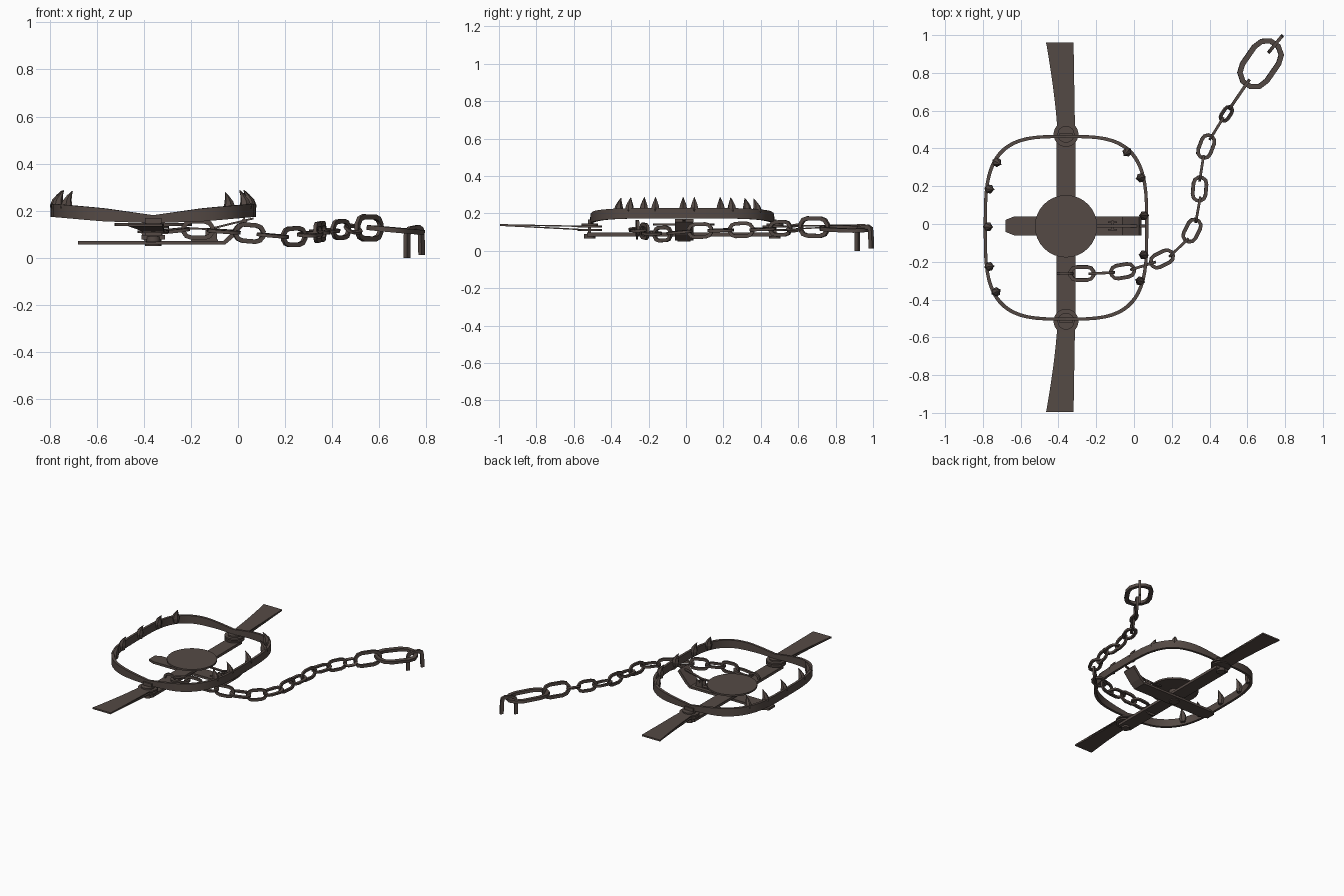
import bpy, bmesh, math
from mathutils import Vector, Matrix

if "Cube" in bpy.data.objects:
    bpy.data.objects.remove(bpy.data.objects["Cube"])

CX, CY = -0.36, -0.02          # centre of the trap
iron = bpy.data.materials.new("dark rusty iron")
iron.diffuse_color = (0.09, 0.068, 0.059, 1)
iron.use_nodes = True
iron.node_tree.nodes["Principled BSDF"].inputs["Base Color"].default_value = iron.diffuse_color


def finish(name, bm, smooth=False):
    bmesh.ops.recalc_face_normals(bm, faces=bm.faces)
    me = bpy.data.meshes.new(name)
    bm.to_mesh(me)
    bm.free()
    me.materials.append(iron)
    ob = bpy.data.objects.new(name, me)
    bpy.context.collection.objects.link(ob)
    if smooth:
        bpy.ops.object.select_all(action='DESELECT')
        ob.select_set(True)
        bpy.context.view_layer.objects.active = ob
        bpy.ops.object.shade_smooth_by_angle(angle=math.radians(40))
    return ob


def loft(name, rings, closed=False, smooth=False):
    """Skin a list of equal-sized rings of points."""
    bm = bmesh.new()
    vs = [[bm.verts.new(p) for p in r] for r in rings]
    n, m = len(vs), len(vs[0])
    for i in range(n if closed else n - 1):
        a, b = vs[i], vs[(i + 1) % n]
        for j in range(m):
            k = (j + 1) % m
            bm.faces.new((a[j], a[k], b[k], b[j]))
    if not closed:
        bm.faces.new(vs[0])
        bm.faces.new(vs[-1])
    return finish(name, bm, smooth)


def box(name, x0, x1, y0, y1, z0, z1):
    return loft(name, [[(x0, y0, z), (x1, y0, z), (x1, y1, z), (x0, y1, z)] for z in (z0, z1)])


def disc(name, x, y, r, z0, z1, n=24):
    ring = [(x + r * math.cos(2 * math.pi * i / n), y + r * math.sin(2 * math.pi * i / n)) for i in range(n)]
    return loft(name, [[(a, b, z) for a, b in ring] for z in (z0, z1)], smooth=True)


def strip(name, sections, t):
    """Flat bar along y; sections are (y, x0, x1, z)."""
    return loft(name, [[(a, y, z), (b, y, z), (b, y, z + t), (a, y, z + t)] for y, a, b, z in sections])


def wire(name, path, r, mat, closed):
    """Square forged wire along a path lying in the local xy plane."""
    rings, n = [], len(path)
    for i, p in enumerate(path):
        a = path[(i - 1) % n] if closed or i else p
        b = path[(i + 1) % n] if closed or i < n - 1 else p
        t = (Vector(b) - Vector(a)).normalized()
        side = Vector((t.y, -t.x))
        ring = []
        for k, h in ((1, 0.75), (-1, 0.75), (-1, -0.75), (1, -0.75)):
            q = Vector(p) + side * r * k
            ring.append(mat @ Vector((q.x, q.y, r * h)))
        rings.append(ring)
    return loft(name, rings, closed, True)


def link(name, centre, direction, length, width, r, roll):
    """Stadium shaped chain link, rolled about its long axis."""
    rad = width / 2 - r
    h = length / 2 - r - rad
    path = []
    for i in range(12):
        w = -math.pi / 2 + math.pi * (i % 6) / 5
        s = 1 if i < 6 else -1
        path.append((s * (h + rad * math.cos(w)), s * rad * math.sin(w)))
    d = Vector(direction).normalized()
    side = Vector((0, 0, 1)).cross(d).normalized()
    basis = Matrix((d, side, d.cross(side))).transposed().to_4x4()
    mat = Matrix.Translation(centre) @ basis @ Matrix.Rotation(roll, 4, 'X')
    return wire(name, path, r, mat, True)


# base: long bar, and cross bar with pointed end and bent-up end
box("long_bar", CX - 0.05, CX + 0.05, -0.53, 0.49, 0.078, 0.097)
outline = [(-0.68, 0.032, 0.056), (-0.635, 0.05, 0.056), (-0.055, 0.05, 0.056),
           (-0.02, 0.05, 0.085), (0.04, 0.05, 0.155)]
loft("cross_bar", [[(x, -0.01 - w, z), (x, -0.01 + w, z), (x - o, -0.01 + w, z + 0.016),
                    (x - o, -0.01 - w, z + 0.016)]
                   for (x, w, z), o in zip(outline, (0, 0, 0.006, 0.014, 0.014))])
disc("centre_rivet", CX, -0.01, 0.035, 0.05, 0.135, 12)

# pressure plate
disc("pressure_plate", CX, -0.012, 0.165, 0.135, 0.147, 32)

# trigger: lever, two cheeks and a pin
loft("trigger_lever", [[(x, -0.018, z), (x, -0.002, z), (x, -0.002, z + 0.008), (x, -0.018, z + 0.008)]
                       for x, z in ((-0.24, 0.122), (-0.12, 0.118), (-0.02, 0.143), (0.065, 0.163))])
for y in (-0.034, 0.006):
    box("trigger_cheek", -0.137, -0.09, y, y + 0.008, 0.07, 0.118)
    box("trigger_foot", -0.2, -0.085, y, y + 0.008, 0.07, 0.078)
box("trigger_pin", -0.12, -0.108, -0.038, 0.018, 0.102, 0.112)

# springs, hinge eyes and posts at both ends
for s, tip in ((1, 0.96), (-1, -0.995)):
    hy = CY + s * 0.495
    for z in (0.108, 0.127):
        secs = []
        for i in range(9):
            f = i / 8
            secs.append((hy + (tip - hy) * f, CX - 0.045 - 0.06 * f ** 1.4,
                         CX + 0.048 - 0.008 * f, z + (0.133 - z) * f + (0.003 if z > 0.12 else 0) * f))
        strip("spring_leaf", secs, 0.007)
        disc("spring_eye", CX, hy, 0.066, z - 0.003, z + 0.008)
    box("spring_fold", CX - 0.105, CX + 0.04, min(tip, tip - s * 0.006), max(tip, tip - s * 0.006), 0.132, 0.143)
    box("hinge_post", CX - 0.034, CX + 0.034, hy - 0.008, hy + 0.008, 0.08, 0.168)
    disc("hinge_foot", CX, hy, 0.03, 0.066, 0.09, 12)
    disc("hinge_collar", CX, hy, 0.045, 0.13, 0.145, 16)

# jaws: half loops rising away from the hinges, with curved teeth inside
JX, JY, P = 0.436, 0.492, 3.4


def rise(dx):
    return 0.164 + 0.038 * abs(dx) / JX


def jaw(name, s):
    rings, n = [], 32
    for i in range(n + 1):
        w = -math.pi / 2 + math.pi * i / n
        c, q = max(math.cos(w), 0) ** (2 / P), math.copysign(abs(math.sin(w)) ** (2 / P), w)
        half = 0.017 + 0.011 * min(1, c * 2)
        z = rise(JX * c)
        rings.append([(CX + s * (JX - d) * c, CY + (JY - d) * q, z + h)
                      for d, h in ((0, -half), (0, half), (0.017, half), (0.017, -half))])
    loft(name, rings, smooth=True)


def tooth(s, y):
    v = (y - CY) / JY
    u = (1 - abs(v) ** P) ** (1 / P)
    nrm = Vector((-s * u ** (P - 1) / JX, -math.copysign(abs(v) ** (P - 1), v) / JY, 0)).normalized()
    tan = Vector((-nrm.y, nrm.x, 0))
    base = Vector((CX + s * JX * u, y, rise(JX * u)))
    rings = []
    for off, z, r in ((0.025, -0.014, 0.017), (0.022, 0.018, 0.026), (0.026, 0.045, 0.019),
                      (0.036, 0.066, 0.01), (0.05, 0.086, 0.001)):
        c = base + nrm * off + Vector((0, 0, z))
        rings.append([c + (nrm * math.cos(k * math.pi / 3) + tan * math.sin(k * math.pi / 3)) * r
                      for k in range(6)])
    loft("tooth", rings)


for name, s, ys in (("left_jaw", -1, (-0.37, -0.228, -0.015, 0.188, 0.338)),
                    ("right_jaw", 1, (-0.308, -0.165, 0.045, 0.25, 0.398))):
    jaw(name, s)
    for y in ys:
        tooth(s, y)

# chain: links alternate between lying flat and standing up
chain = [(-0.365, -0.262, 0.1), (-0.275, -0.262, 0.115), (-0.17, -0.26, 0.12), (-0.06, -0.25, 0.112),
         (0.048, -0.222, 0.105), (0.148, -0.185, 0.094), (0.238, -0.125, 0.09), (0.307, -0.035, 0.1),
         (0.339, 0.075, 0.108), (0.347, 0.185, 0.11), (0.358, 0.295, 0.112), (0.382, 0.41, 0.116),
         (0.437, 0.505, 0.12), (0.489, 0.583, 0.122), (0.557, 0.685, 0.127), (0.67, 0.848, 0.118)]
for i, c in enumerate(chain):
    a, b = chain[max(i - 1, 0)], chain[min(i + 1, len(chain) - 1)]
    size = {0: (0.09, 0.075, 0.008), 13: (0.1, 0.065, 0.008), 14: (0.2, 0.115, 0.011),
            15: (0.295, 0.185, 0.014)}.get(i, (0.145, 0.088, 0.0095))
    roll = math.pi / 2 if i % 2 == 0 else (0.6 if i == 13 else 0.08)
    link("chain_link", c, Vector(b) - Vector(a), *size, roll)

# ground staple through the last link
p0, p1 = Vector((0.718, 0.915, 0)), Vector((0.778, 0.988, 0))
u = (p1 - p0).normalized()
L = (p1 - p0).length
up = Vector((0, 0, 1))
m = Matrix((u, up, u.cross(up))).transposed().to_4x4()
m.translation = p0
wire("ground_staple", [(0, 0.0), (0, 0.095), (0.006, 0.112), (0.018, 0.12), (L - 0.018, 0.128),
                       (L - 0.004, 0.12), (L, 0.1), (L + 0.004, 0.012)], 0.012, m, False)
